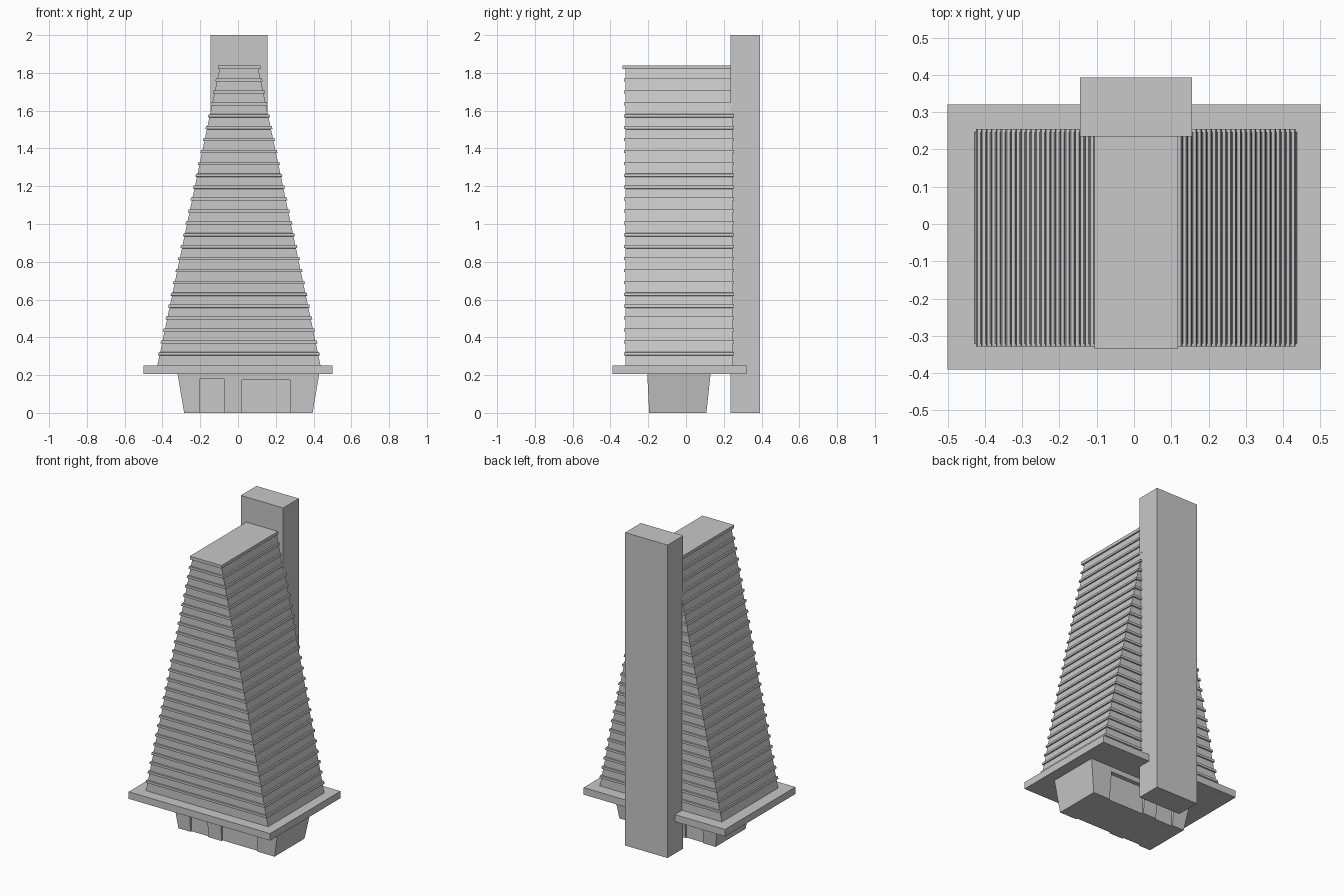
import bpy, bmesh

cube = bpy.data.objects.get("Cube")
if cube:
    bpy.data.objects.remove(cube, do_unlink=True)

grey = bpy.data.materials.new("light grey")
grey.use_nodes = True
colour = (0.58, 0.58, 0.58, 1)
grey.diffuse_color = colour
grey.node_tree.nodes["Principled BSDF"].inputs["Base Color"].default_value = colour


def stack(name, rings):
    """Closed solid through rectangular rings (x0, x1, y0, y1, z)."""
    bm = bmesh.new()
    loops = [[bm.verts.new((x, y, z)) for x, y in
              ((x0, y0), (x1, y0), (x1, y1), (x0, y1))]
             for x0, x1, y0, y1, z in rings]
    for a, b in zip(loops, loops[1:]):
        for i in range(4):
            j = (i + 1) % 4
            bm.faces.new((a[i], a[j], b[j], b[i]))
    bm.faces.new(loops[0][::-1])
    bm.faces.new(loops[-1])
    mesh = bpy.data.meshes.new(name)
    bm.to_mesh(mesh)
    bm.free()
    mesh.materials.append(grey)
    obj = bpy.data.objects.new(name, mesh)
    bpy.context.collection.objects.link(obj)
    return obj


def box(name, x0, x1, y0, y1, z0, z1):
    return stack(name, [(x0, x1, y0, y1, z0), (x0, x1, y0, y1, z1)])


# Tapered tower with raised horizontal siding ribs
BOTTOM, TOP, COURSES = 0.25, 1.825, 25
RIB, PROUD = 0.017, 0.008
pitch = (TOP - BOTTOM) / COURSES


def tower_ring(z, inset):
    half = 0.44 - 0.33 * (z - BOTTOM) / (TOP - BOTTOM) - inset
    return (0.005 - half, 0.005 + half, -0.328 + inset, 0.255 - inset, z)


rings = [tower_ring(BOTTOM, PROUD)]
for i in range(1, COURSES):
    z = BOTTOM + i * pitch
    rings += [tower_ring(z - RIB / 2, PROUD), tower_ring(z - RIB / 2 + 0.001, 0),
              tower_ring(z + RIB / 2 - 0.001, 0), tower_ring(z + RIB / 2, PROUD)]
rings.append(tower_ring(TOP, PROUD))
stack("tower_siding", rings)

# Flat cap, projecting slab and tall rear shaft
box("tower_cap", -0.106, 0.118, -0.335, 0.24, 1.82, 1.84)
box("platform_slab", -0.5, 0.5, -0.39, 0.32, 0.205, 0.25)
box("rear_shaft", -0.145, 0.155, 0.235, 0.393, 0, 2)

# Base flaring outwards, with shallow door and window recesses
base = stack("entrance_base", [(-0.285, 0.395, -0.195, 0.108, 0),
                               (-0.32, 0.43, -0.205, 0.13, 0.206)])
for label, x0, x1, top in (("door", -0.2, -0.075, 0.18),
                           ("window", 0.02, 0.275, 0.175)):
    for side, y0, y1 in (("front", -0.3, -0.185), ("back", 0.1, 0.2)):
        cutter = box(f"{side}_{label}_cutter", x0, x1, y0, y1, -0.02, top)
        cutter.hide_render = True
        cutter.hide_set(True)
        cut = base.modifiers.new(f"{side}_{label}", "BOOLEAN")
        cut.operation = "DIFFERENCE"
        cut.solver = "EXACT"
        cut.object = cutter
